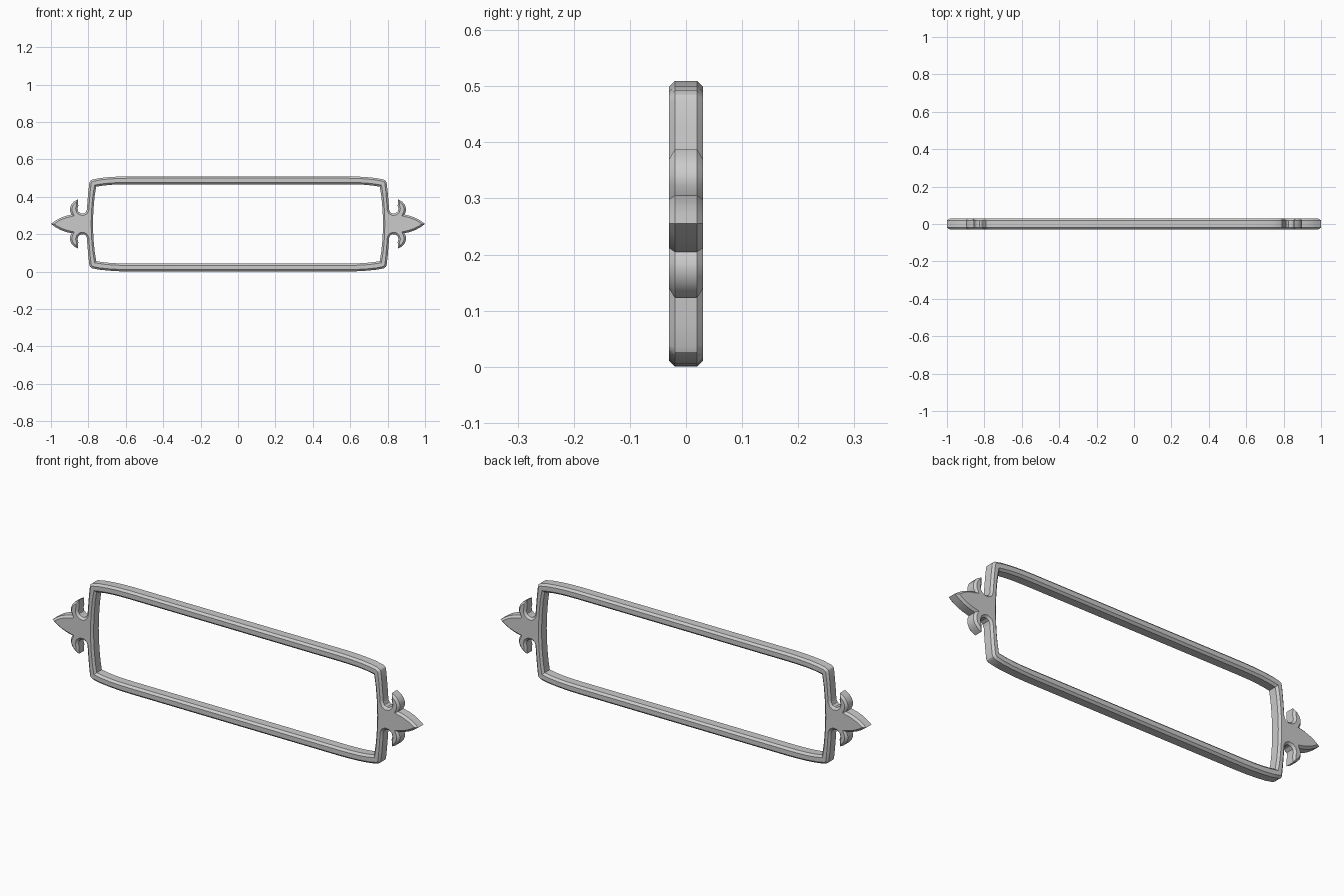
import bpy, bmesh, math
from mathutils import Vector

if "Cube" in bpy.data.objects:
    bpy.data.objects.remove(bpy.data.objects["Cube"])

CZ = 0.255      # mid height
HALF = 0.03     # half thickness
CH = 0.01       # chamfer

# Quarter outlines (x, height above mid line), mirrored to all four quadrants
OUTER = [(1.0, 0), (0.975, 0.018), (0.95, 0.032), (0.92, 0.043), (0.89, 0.05),
         (0.898, 0.068), (0.898, 0.086), (0.891, 0.104), (0.877, 0.12), (0.855, 0.132),
         (0.854, 0.097), (0.858, 0.082), (0.854, 0.067), (0.842, 0.057), (0.827, 0.055),
         (0.814, 0.062), (0.808, 0.075), (0.807, 0.09), (0.804, 0.13), (0.8, 0.175),
         (0.795, 0.219), (0.791, 0.229), (0.78, 0.237), (0.74, 0.245), (0.69, 0.25),
         (0.64, 0.253), (0.58, 0.2545)]
INNER = [(0.775, 0), (0.774, 0.05), (0.771, 0.1), (0.766, 0.15), (0.758, 0.199),
         (0.72, 0.205), (0.68, 0.209), (0.64, 0.211), (0.58, 0.212)]


def full_loop(q):
    """Mirror a quarter outline into a closed counter-clockwise loop."""
    half = q + [(-x, z) for x, z in reversed(q)]
    return [Vector(p) for p in half + [(-x, -z) for x, z in half[1:-1]]]


def inset(loop, d):
    """Mitred offset to the left of the travel direction."""
    out = []
    for i, p in enumerate(loop):
        a = (p - loop[i - 1]).normalized()
        b = (loop[(i + 1) % len(loop)] - p).normalized()
        na, nb = Vector((-a.y, a.x)), Vector((-b.y, b.x))
        out.append(p + (na + nb) * d / max(1 + na.dot(nb), 0.25))
    return out


def bridge(bm, r1, r2):
    n = len(r1)
    for i in range(n):
        j = (i + 1) % n
        bm.faces.new((r1[i], r1[j], r2[j], r2[i]))


bm = bmesh.new()
caps = {-1: [], 1: []}
# Chamfered walls of the outer silhouette and of the opening
for loop in (full_loop(OUTER), full_loop(INNER)[::-1]):
    rim = inset(loop, CH)
    rings = [[bm.verts.new((p.x, y, p.y + CZ)) for p in pts]
             for pts, y in ((rim, -HALF), (loop, -HALF + CH), (loop, HALF - CH), (rim, HALF))]
    for r1, r2 in zip(rings, rings[1:]):
        bridge(bm, r1, r2)
    for side, ring in ((-1, rings[0]), (1, rings[-1])):
        caps[side] += [bm.edges.get((ring[i - 1], ring[i])) for i in range(len(ring))]

# Flat front and back faces
for side, edges in caps.items():
    bmesh.ops.triangle_fill(bm, edges=edges, use_beauty=True, normal=(0, side, 0))
bmesh.ops.recalc_face_normals(bm, faces=bm.faces[:])

mesh = bpy.data.meshes.new("ornate_frame")
bm.to_mesh(mesh)
bm.free()
frame = bpy.data.objects.new("ornate_frame", mesh)
bpy.context.collection.objects.link(frame)
bpy.context.view_layer.objects.active = frame
frame.select_set(True)
bpy.ops.object.shade_smooth_by_angle(angle=math.radians(32))
